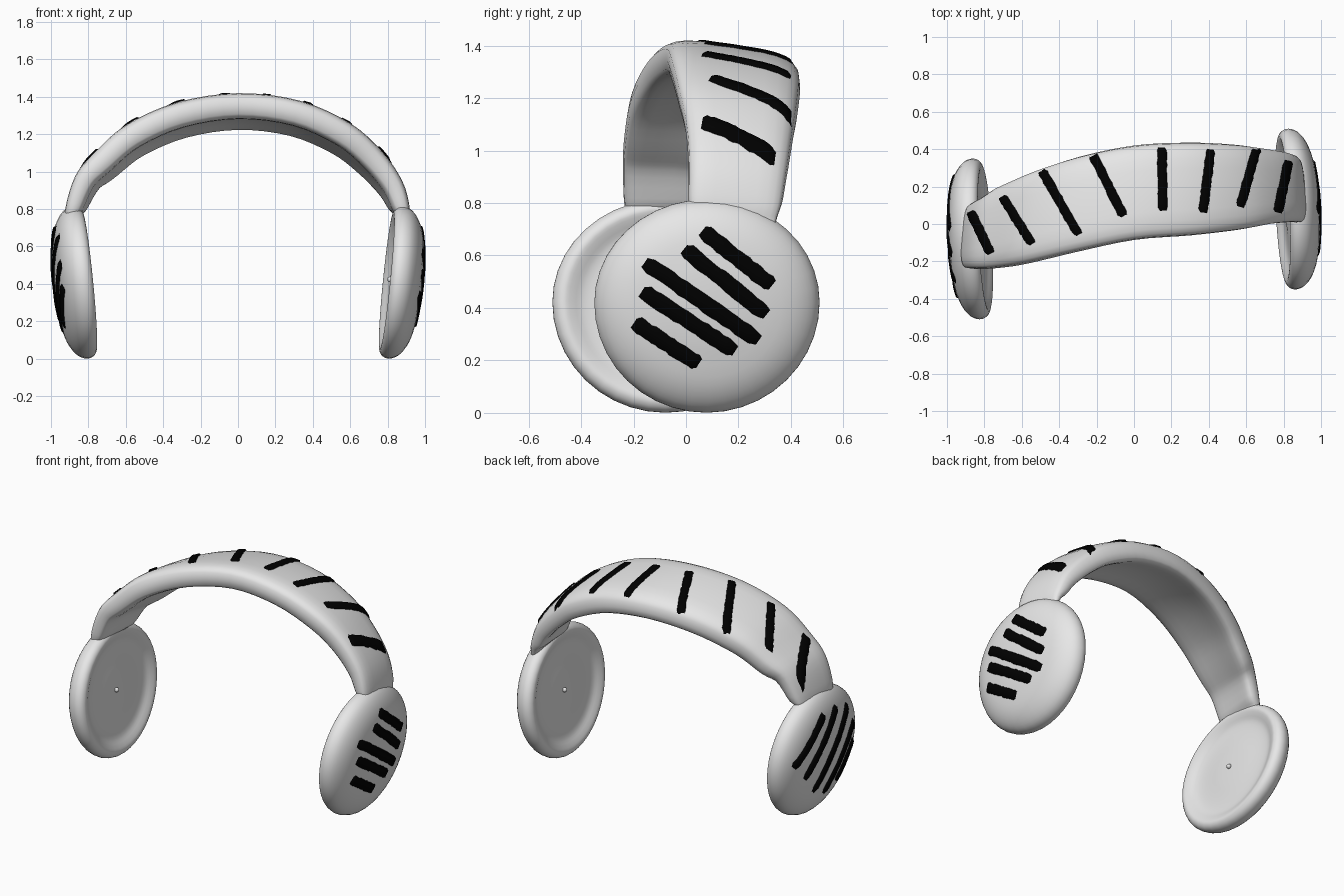
import bpy, bmesh, math, random
from mathutils import Vector
from mathutils.bvhtree import BVHTree

if "Cube" in bpy.data.objects:
    bpy.data.objects.remove(bpy.data.objects["Cube"])

random.seed(4)


def material(name, rgb):
    m = bpy.data.materials.new(name)
    m.diffuse_color = (*rgb, 1)
    m.use_nodes = True
    m.node_tree.nodes["Principled BSDF"].inputs["Base Color"].default_value = m.diffuse_color
    return m


GREY = material("light_grey", (0.8, 0.8, 0.8))
BLACK = material("black", (0.0, 0.0, 0.0))


def finish(bm, name, mat, recalc=True):
    if recalc:
        bmesh.ops.recalc_face_normals(bm, faces=bm.faces[:])
    for f in bm.faces:
        f.smooth = True
    tree = BVHTree.FromBMesh(bm)
    me = bpy.data.meshes.new(name)
    bm.to_mesh(me)
    bm.free()
    me.materials.append(mat)
    bpy.context.collection.objects.link(bpy.data.objects.new(name, me))
    return tree


def bridge(bm, a, b, closed=True):
    n = len(a)
    for i in range(n if closed else n - 1):
        j = (i + 1) % n
        bm.faces.new((a[i], a[j], b[j], b[i]))


def catmull(pts, steps):
    out = []
    for i in range(len(pts) - 1):
        p0, p1, p2, p3 = (pts[min(max(i + k, 0), len(pts) - 1)] for k in (-1, 0, 1, 2))
        for s in range(steps):
            t = s / steps
            out.append([0.5 * (2 * b + (c - a) * t + (2 * a - 5 * b + 4 * c - d) * t * t
                               + (3 * b - a - 3 * c + d) * t ** 3)
                        for a, b, c, d in zip(p0, p1, p2, p3)])
    return out + [list(pts[-1])]


def spow(v, e):
    return math.copysign(abs(v) ** e, v)


# Headband: stations of outer x, outer z, front y, back y, thickness
stations = [(-0.91, 0.71, -0.21, 0.08, 0.05), (-0.925, 0.80, -0.235, 0.11, 0.105),
            (-0.87, 0.98, -0.24, 0.15, 0.14), (-0.77, 1.10, -0.235, 0.21, 0.165),
            (-0.60, 1.25, -0.21, 0.28, 0.18), (-0.33, 1.37, -0.15, 0.36, 0.185),
            (0.0, 1.42, -0.085, 0.42, 0.185), (0.33, 1.38, -0.06, 0.435, 0.185),
            (0.60, 1.26, -0.03, 0.425, 0.18), (0.77, 1.11, 0.0, 0.405, 0.165),
            (0.88, 0.95, 0.01, 0.385, 0.14), (0.92, 0.80, 0.01, 0.365, 0.105),
            (0.905, 0.71, 0.03, 0.34, 0.05)]
path = catmull(stations, 4)
bm = bmesh.new()
rings = []
for i, (x, z, yf, yb, th) in enumerate(path):
    a, b = path[max(i - 1, 0)], path[min(i + 1, len(path) - 1)]
    t = Vector((b[0] - a[0], 0, b[1] - a[1])).normalized()
    n = Vector((-t.z, 0, t.x))                       # outward from the head
    fade = math.sin(math.pi * i / (len(path) - 1)) ** 0.7
    ring = []
    for k in range(24):
        ang = 2 * math.pi * k / 24
        v, w = spow(math.cos(ang), 0.6), spow(math.sin(ang), 0.6)
        h = -th / 2 + w * th / 2 + fade * (0.02 - 0.075 * (v + 1) / 2)
        if w < 0:
            h += 0.3 * th * fade * (1 - v * v)       # hollow inner side
        p = Vector((x, (yf + yb) / 2 + v * (yb - yf) / 2, z)) + n * h
        ring.append(bm.verts.new(p))
    rings.append(ring)
for a, b in zip(rings, rings[1:]):
    bridge(bm, a, b)
bm.faces.new(rings[0])
bm.faces.new(rings[-1])
band_tree = finish(bm, "headband", GREY)

# Ear cups: revolved profile of radius, height along the outward axis
profile = catmull([(0.12, -0.028), (0.24, -0.02), (0.31, -0.024), (0.355, -0.043), (0.39, -0.053),
                   (0.42, -0.036), (0.43, 0.0), (0.412, 0.045), (0.36, 0.085), (0.28, 0.113),
                   (0.14, 0.133)], 3)


def ear_cup(name, s):
    centre = Vector((s * 0.848, s * 0.08, 0.42))
    axis = Vector((s, s * 0.05, -0.1)).normalized()
    u = (Vector((0, 1, 0)) - axis * axis.y).normalized()
    w = axis.cross(u)
    if w.z < 0:
        w = -w
    bm = bmesh.new()
    rings = []
    for r, h in profile:
        ring = []
        for k in range(40):
            c, d = math.cos(2 * math.pi * k / 40), math.sin(2 * math.pi * k / 40)
            tall = 0.98 if d < 0 else 0.92           # slightly flattened top
            ring.append(bm.verts.new(centre + axis * h + u * r * c + w * r * d * tall))
        rings.append(ring)
    for a, b in zip(rings, rings[1:]):
        bridge(bm, a, b)
    for ring, h in ((rings[0], -0.03), (rings[-1], 0.138)):
        c = bm.verts.new(centre + axis * h)
        for k in range(40):
            bm.faces.new((ring[k], ring[(k + 1) % 40], c))
    tree = finish(bm, name, GREY)
    # Small nub in the middle of the inner face
    bm = bmesh.new()
    bmesh.ops.create_uvsphere(bm, u_segments=12, v_segments=8, radius=0.015)
    bmesh.ops.translate(bm, verts=bm.verts[:], vec=centre + axis * -0.035 + u * s * 0.02)
    finish(bm, name + "_nub", GREY)
    return tree


right_tree = ear_cup("right_ear_cup", 1)
left_tree = ear_cup("left_ear_cup", -1)


# Painted strokes: strips cast onto a surface along a direction
def stripe(name, tree, p, q, ray, width, lift):
    p, q, ray = Vector(p), Vector(q), Vector(ray)
    along = (q - p).normalized()
    p, q = p - along * 0.01, q + along * 0.01
    side = along.cross(ray).normalized()
    bm = bmesh.new()
    rows, n = [], 18
    for i in range(n + 1):
        row = []
        wl, wr = (width * random.uniform(0.9, 1.1) for _ in range(2))
        if i in (0, n):
            wl, wr = wl * 0.75, wr * 0.75
        for f, up in ((-1, 0), (-0.8, 1), (0, 1), (0.8, 1), (1, 0)):
            o = p.lerp(q, i / n) + side * f * (wl if f < 0 else wr) / 2
            loc, nor, _, _ = tree.ray_cast(o - ray * 3, ray)
            if loc is None:
                loc, nor, _, _ = tree.find_nearest(o)
            top = up and 0 < i < n
            row.append(bm.verts.new(loc + nor * (lift if top else -0.0005)))
        rows.append(row)
    for a, b in zip(rows, rows[1:]):
        bridge(bm, a, b, False)
    bm.normal_update()
    if sum(f.normal.dot(ray) for f in bm.faces) > 0:
        bmesh.ops.reverse_faces(bm, faces=bm.faces[:])
    finish(bm, name, BLACK, False)


# Strokes across the headband, as x, y pairs seen from the top
for i, (x1, y1, x2, y2) in enumerate([
        (-0.87, 0.06, -0.77, -0.15), (-0.70, 0.14, -0.55, -0.10), (-0.49, 0.28, -0.30, -0.05),
        (-0.22, 0.37, -0.06, 0.05), (0.15, 0.40, 0.155, 0.08), (0.41, 0.39, 0.37, 0.07),
        (0.655, 0.40, 0.57, 0.10), (0.825, 0.33, 0.77, 0.07)]):
    stripe(f"band_stripe_{i}", band_tree, (x1, y1, 1), (x2, y2, 1), (0, 0, -1), 0.05, 0.0095)

# Strokes on the outer faces of the cups, as y, z pairs seen from the side
for i, (y1, z1, y2, z2) in enumerate([
        (0.07, 0.69, 0.32, 0.49), (0.0, 0.62, 0.30, 0.38), (-0.15, 0.57, 0.27, 0.28),
        (-0.16, 0.46, 0.18, 0.24), (-0.19, 0.34, 0.04, 0.19)]):
    stripe(f"right_cup_stripe_{i}", right_tree, (1, y1, z1), (1, y2, z2), (-1, 0, 0), 0.06, 0.009)
for i, (y1, z1, y2, z2) in enumerate([
        (-0.02, 0.69, 0.25, 0.45), (-0.16, 0.69, 0.15, 0.34), (-0.30, 0.65, 0.04, 0.21),
        (-0.38, 0.51, -0.09, 0.15), (-0.39, 0.38, -0.23, 0.18)]):
    stripe(f"left_cup_stripe_{i}", left_tree, (-1, y1, z1), (-1, y2, z2), (1, 0, 0), 0.056, 0.009)
